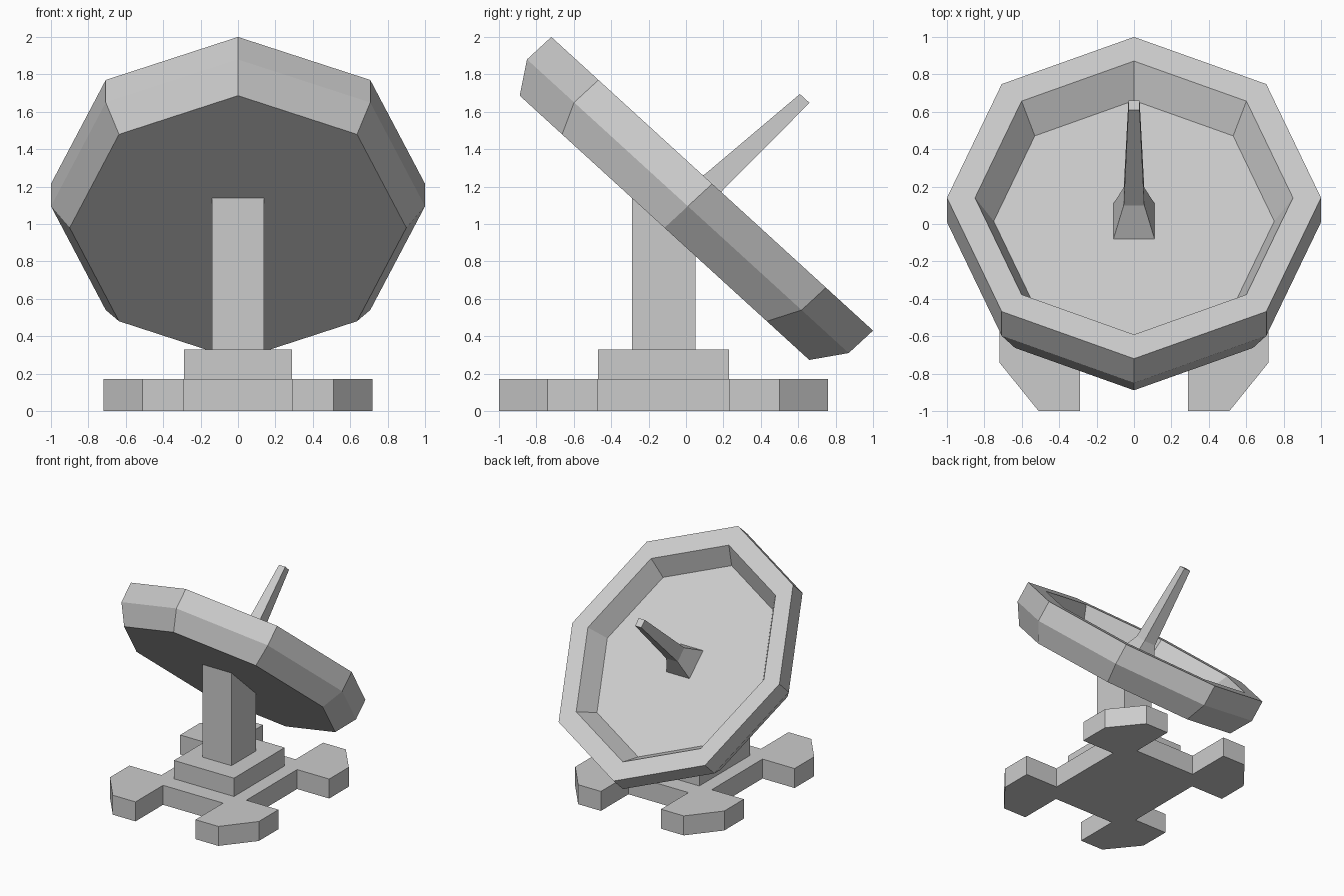
import bpy, bmesh, math
from mathutils import Vector

if "Cube" in bpy.data.objects:
    bpy.data.objects.remove(bpy.data.objects["Cube"])

# Slanted frame of the dish: rim centre, "down the rim" axis, pointing axis
CENTRE = Vector((0, 0.14, 1.215))
ACROSS = Vector((1, 0, 0))
DOWN = Vector((0, 0.86, -0.785))
AXIS = Vector((0, 0.735, 0.678))
BASE_Y = -0.12


def finish(bm, name):
    bmesh.ops.recalc_face_normals(bm, faces=bm.faces)
    mesh = bpy.data.meshes.new(name)
    bm.to_mesh(mesh)
    bm.free()
    obj = bpy.data.objects.new(name, mesh)
    bpy.context.collection.objects.link(obj)
    return obj


def lathe(name, profile, sides, turn=0.0):
    """Skin (radius, height) rings in the slanted frame and cap both ends."""
    bm = bmesh.new()
    rings = []
    for r, h in profile:
        ring = []
        for i in range(sides):
            a = turn + 2 * math.pi * i / sides
            ring.append(bm.verts.new(CENTRE + AXIS * h
                                     + ACROSS * r * math.cos(a) + DOWN * r * math.sin(a)))
        rings.append(ring)
    for lo, hi in zip(rings, rings[1:]):
        for i in range(sides):
            j = (i + 1) % sides
            bm.faces.new((lo[i], lo[j], hi[j], hi[i]))
    bm.faces.new(rings[0])
    bm.faces.new(rings[-1])
    return finish(bm, name)


def prism(name, outline, offset):
    """Extrude a closed outline along an offset."""
    bm = bmesh.new()
    face = bm.faces.new([bm.verts.new(p) for p in outline])
    ext = bmesh.ops.extrude_face_region(bm, geom=[face], use_keep_orig=True)
    verts = [g for g in ext["geom"] if isinstance(g, bmesh.types.BMVert)]
    bmesh.ops.translate(bm, verts=verts, vec=offset)
    return finish(bm, name)


# Octagonal dish: back, side wall, rim and sunken floor
lathe("dish", [(0.90, -0.347), (1.0, -0.177), (1.0, 0.0),
               (0.85, 0.0), (0.75, -0.17)], 8)

# Square tapered feed horn with flared foot
s = math.sqrt(2)
lathe("feed_horn", [(0.11 * s, -0.17), (0.055 * s, 0.01), (0.03 * s, 0.673)],
      4, math.pi / 4)

# Post with its top cut to the slope of the dish back
post = [(-0.29, 0.33), (0.05, 0.33), (0.05, 0.835), (-0.29, 1.145)]
prism("post", [(-0.14, y, z) for y, z in post], (0.28, 0, 0))

# Plinth under the post
plinth = [(-0.29, -0.35), (0.29, -0.35), (0.29, 0.35), (-0.29, 0.35)]
prism("plinth", [(x, y + BASE_Y, 0.17) for x, y in plinth], (0, 0, 0.16))

# Base plate with four chamfered feet, one quarter mirrored around
quarter = [(0.41, 0.35), (0.72, 0.35), (0.72, 0.62),
           (0.51, 0.88), (0.29, 0.88), (0.29, 0.50)]
outline = []
for sx, sy in ((1, 1), (-1, 1), (-1, -1), (1, -1)):
    pts = [(x * sx, y * sy + BASE_Y, 0) for x, y in quarter]
    outline += pts if sx * sy > 0 else pts[::-1]
prism("base_plate", outline, (0, 0, 0.17))
